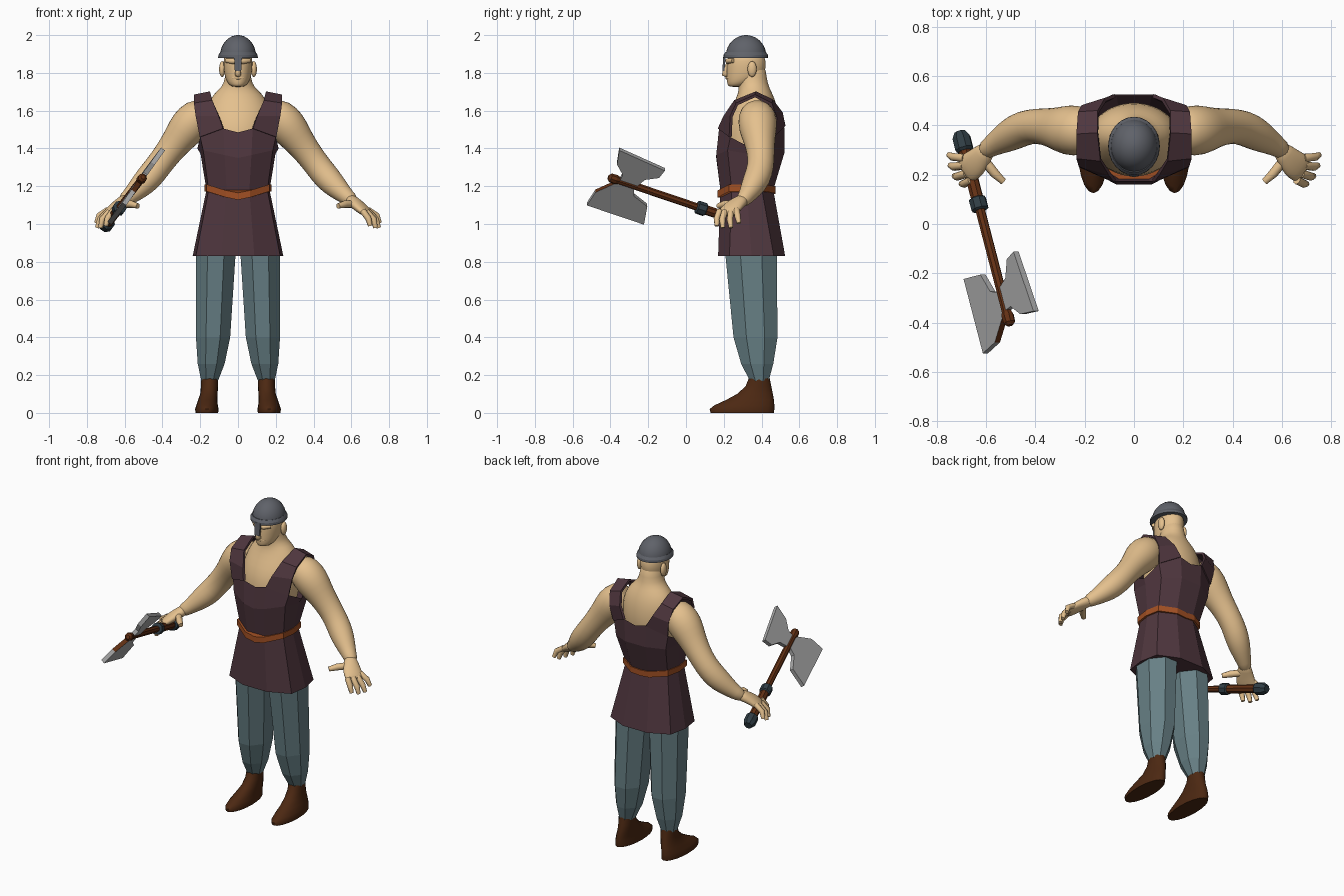
import bpy, bmesh, math
from mathutils import Vector as V

if "Cube" in bpy.data.objects:
    bpy.data.objects.remove(bpy.data.objects["Cube"])


def mat(name, r, g, b):
    m = bpy.data.materials.new(name)
    m.diffuse_color = (r, g, b, 1)
    m.use_nodes = True
    m.node_tree.nodes["Principled BSDF"].inputs["Base Color"].default_value = m.diffuse_color
    return m


SKIN = mat("skin", .78, .53, .27)
TUNIC = mat("plum cloth", .078, .037, .048)
PANTS = mat("blue grey cloth", .135, .215, .235)
BOOT = mat("dark leather", .072, .021, .006)
BELT = mat("tan leather", .36, .08, .017)
IRON = mat("helmet iron", .115, .122, .142)
STEEL = mat("blade steel", .40, .40, .40)
WOOD = mat("shaft wood", .125, .030, .007)
FIT = mat("dark fittings", .030, .048, .060)


def finish(name, bm, mats, smooth=None, sub=0):
    bmesh.ops.recalc_face_normals(bm, faces=bm.faces)
    me = bpy.data.meshes.new(name)
    bm.to_mesh(me)
    bm.free()
    ob = bpy.data.objects.new(name, me)
    bpy.context.collection.objects.link(ob)
    for m in mats:
        me.materials.append(m)
    if smooth:
        bpy.ops.object.select_all(action='DESELECT')
        ob.select_set(True)
        bpy.context.view_layer.objects.active = ob
        bpy.ops.object.shade_smooth_by_angle(angle=math.radians(smooth))
    if sub:
        ob.modifiers.new("round", 'SUBSURF').levels = sub
        ob.modifiers["round"].render_levels = sub
    return ob


def loft(name, rings, m, closed=True, caps=(True, True), **kw):
    """Skin a list of equal-length point rings."""
    bm = bmesh.new()
    R = [[bm.verts.new(p) for p in r] for r in rings]
    n = len(R[0])
    for a, b in zip(R, R[1:]):
        for i in range(n if closed else n - 1):
            j = (i + 1) % n
            bm.faces.new((a[i], a[j], b[j], b[i]))
    if closed and caps[0]:
        bm.faces.new(R[0])
    if closed and caps[1]:
        bm.faces.new(R[-1])
    return finish(name, bm, [m], **kw)


def ell(cx, cy, z, rx, ry, n=16, off=0.0):
    return [V((cx + rx * math.cos(2 * math.pi * (i + off) / n),
               cy + ry * math.sin(2 * math.pi * (i + off) / n), z)) for i in range(n)]


def tube(name, pts, m, side=(0, 1, 0), n=12, **kw):
    """Pts are (x, y, z, radius along side[, radius across])."""
    P = [V(p[:3]) for p in pts]
    rings = []
    for i, p in enumerate(pts):
        d = (P[min(i + 1, len(P) - 1)] - P[max(i - 1, 0)]).normalized()
        a = V(side)
        a = (a - d * a.dot(d)).normalized()
        b = d.cross(a)
        rings.append([P[i] + a * p[3] * math.cos(t) + b * p[-1] * math.sin(t)
                      for t in (2 * math.pi * (k + .5) / n for k in range(n))])
    return loft(name, rings, m, **kw)


def ball(name, c, r, m):
    bm = bmesh.new()
    bmesh.ops.create_uvsphere(bm, u_segments=16, v_segments=10, radius=1)
    for v in bm.verts:
        v.co = V((c[0] + v.co.x * r[0], c[1] + v.co.y * r[1], c[2] + v.co.z * r[2]))
    return finish(name, bm, [m], smooth=60)


# Torso, neck and head
loft("chest_and_neck", [ell(0, cy, z, rx, ry, 20) for z, cy, rx, ry in (
    (1.20, .32, .145, .12), (1.45, .34, .18, .155), (1.55, .35, .188, .145),
    (1.63, .365, .168, .118), (1.69, .367, .13, .092), (1.725, .36, .085, .08),
    (1.77, .35, .068, .078), (1.86, .34, .066, .08))], SKIN, smooth=80, sub=1)
loft("head", [ell(0, cy, z, rx, ry, 20) for z, cy, rx, ry in (
    (1.725, .262, .028, .035), (1.738, .28, .05, .062), (1.77, .31, .068, .096),
    (1.81, .318, .075, .103), (1.86, .32, .079, .106), (1.92, .32, .07, .09))],
    SKIN, smooth=80, sub=1)
tube("nose", [(0, .222, 1.85, .010), (0, .206, 1.81, .014), (0, .205, 1.795, .018),
              (0, .222, 1.785, .012)], SKIN, side=(1, 0, 0), n=8, smooth=80)
tube("brow", [(-.06, .25, 1.865, .012), (-.03, .222, 1.862, .015), (.03, .222, 1.862, .015),
              (.06, .25, 1.865, .012)], SKIN, side=(0, 0, 1), n=8, smooth=80)
tube("lips", [(-.03, .232, 1.772, .006), (0, .217, 1.774, .009), (.03, .232, 1.772, .006)],
     SKIN, side=(0, 0, 1), n=8, smooth=80)

# Helmet
dome = [ell(0, .318, 1.89 + .11 * math.sin(t), .095 * math.cos(t), .107 * math.cos(t), 24)
        for t in (math.radians(a) for a in (0, 12, 24, 36, 48, 60, 72, 82, 89))]
loft("helmet_dome", dome, IRON, smooth=40)
loft("helmet_rim", [ell(0, .316, z, rx, ry, 24) for z, rx, ry in (
    (1.878, .097, .109), (1.88, .105, .119), (1.895, .104, .118), (1.91, .094, .107))],
    IRON, smooth=30)
loft("nose_guard", [[V((x, y + dy, z)) for x, y in ((-w, 0), (w, 0), (w, .012), (-w, .012))]
                    for z, w, dy in ((1.81, .017, .192), (1.89, .021, .198))], IRON)

# Arms and hands, mirrored
for s, tag in ((1, "left"), (-1, "right")):
    def mx(pts):
        return [(s * p[0],) + tuple(p[1:]) for p in pts]
    ball(tag + "_ear", (s * .084, .35, 1.82), (.016, .024, .042), SKIN)
    tube(tag + "_arm", mx([
        (.15, .37, 1.59, .085), (.22, .378, 1.565, .103), (.265, .38, 1.515, .105),
        (.31, .387, 1.455, .088), (.36, .395, 1.39, .075), (.42, .398, 1.31, .071),
        (.475, .377, 1.24, .074), (.53, .345, 1.185, .060), (.58, .315, 1.14, .042),
        (.615, .29, 1.115, .037)]), SKIN, n=16, smooth=80, sub=1)
    spread = (s * -.4, -.9, 0)
    tube(tag + "_palm", mx([
        (.585, .312, 1.135, .034, .034), (.615, .28, 1.115, .046, .032),
        (.645, .245, 1.09, .06, .03), (.68, .222, 1.06, .062, .024),
        (.69, .215, 1.05, .05, .016)]), SKIN, side=spread, smooth=80, sub=1)
    fingers = (((.66, .178, 1.07), (.69, .163, 1.03), (.70, .163, .99)),
               ((.68, .205, 1.065), (.718, .192, 1.025), (.728, .195, .98)),
               ((.69, .238, 1.065), (.73, .232, 1.025), (.745, .238, .98)),
               ((.688, .268, 1.075), (.735, .272, 1.045), (.75, .28, 1.005)),
               ((.61, .262, 1.105), (.565, .205, 1.105), (.53, .172, 1.095)))
    for i, f in enumerate(fingers):
        r = .016 if i < 4 else .019
        tube(f"{tag}_finger_{i + 1}", mx([f[0] + (r * 1.1,), f[1] + (r * 1.05,), f[2] + (r * .75,)]),
             SKIN, side=(s * .8, -.5, .1), n=8, smooth=80)

    # Trouser leg, eight flat sides
    loft(tag + "_trouser_leg", [ell(s * cx, cy, z, rx, ry, 8, .5) for z, cx, cy, rx, ry in (
        (.17, .15, .388, .048, .054), (.26, .142, .377, .077, .092), (.40, .132, .368, .098, .126),
        (.83, .118, .345, .113, .147), (.95, .10, .34, .10, .13))], PANTS)

    # Boot
    loft(tag + "_boot", [ell(s * cx, (a + b) / 2, z, rx, (b - a) / 2, 20) for z, cx, a, b, rx in (
        (0, .165, .130, .465, .060), (.02, .165, .125, .468, .062), (.04, .164, .15, .468, .057),
        (.07, .16, .215, .465, .051), (.10, .154, .27, .46, .046), (.14, .151, .315, .452, .045),
        (.19, .15, .335, .442, .046))], BOOT, smooth=50)

    # Shoulder strap of the tunic
    strap = loft(tag + "_tunic_strap", [[V((s * p[0],) + p[1:]) for p in pair] for pair in (
        ((.077, .175, 1.505), (.2, .235, 1.46)), ((.10, .205, 1.57), (.222, .24, 1.57)),
        ((.135, .26, 1.65), (.232, .27, 1.635)), ((.147, .37, 1.695), (.232, .365, 1.678)),
        ((.145, .455, 1.655), (.225, .45, 1.635)), ((.115, .505, 1.59), (.21, .475, 1.56)),
        ((.077, .52, 1.52), (.193, .46, 1.46)))], TUNIC, closed=False)
    so = strap.modifiers.new("thickness", 'SOLIDIFY')
    so.thickness, so.offset = .015, 0


# Tunic body and belt from one mirrored outline
def outline(w, f, b, z):
    z = z if isinstance(z, (list, tuple)) else [z] * 7
    half = [(0, f), (.36 * w, f), (.93 * w, f + .06), (w, (f + b) / 2),
            (.9 * w, b - .06), (.36 * w, b), (0, b)]
    pts = [V((x, y, h)) for (x, y), h in zip(half, z)]
    return pts + [V((-p.x, p.y, p.z)) for p in pts[5:0:-1]]


loft("tunic_body", [outline(*a) for a in (
    (.24, .17, .525, .83), (.167, .182, .462, 1.18),
    (.198, .16, .522, (1.35, 1.365, 1.39, 1.37, 1.37, 1.38, 1.38)),
    (.215, .175, .52, (1.485, 1.505, 1.46, 1.40, 1.46, 1.52, 1.50)))],
    TUNIC, caps=(True, False))
top = (1.165, 1.178, 1.21, 1.21, 1.21, 1.2, 1.195)
loft("belt", [outline(.178, .168, .474, [h - .037 for h in top]),
              outline(.178, .168, .474, top)], BELT)

# Axe: local frame along the shaft
B = V((-.505, -.40, 1.245))
U = (V((-.705, .37, .985)) - B).normalized()
D = V((.537, .366, .759))
D = (D - U * D.dot(U)).normalized()
N = U.cross(D)


def rod(name, spans, m, n=8):
    tube(name, [tuple(B + U * t) + (r,) for t, r in spans], m, side=D, n=n)


rod("axe_shaft", [(-.012, .012), (0, .024), (.03, .026), (.05, .020), (.80, .020)], WOOD)
rod("axe_grip", [(.55, .026), (.78, .026)], WOOD)
rod("axe_collar", [(.495, .028), (.50, .036), (.545, .036), (.55, .028)], FIT)
rod("axe_pommel", [(.755, .028), (.765, .038), (.815, .038), (.84, .024)], FIT)


def blade(name, pts, wood_edge=None):
    bm = bmesh.new()
    lo, hi = [[bm.verts.new(B + U * u + D * d + N * h) for u, d in pts] for h in (-.013, .013)]
    bm.faces.new(lo)
    bm.faces.new(hi)
    for i in range(len(pts)):
        j = (i + 1) % len(pts)
        f = bm.faces.new((lo[i], lo[j], hi[j], hi[i]))
        f.material_index = int(i == wood_edge)
    finish(name, bm, [STEEL, WOOD])


blade("axe_large_blade", [(.04, -.01), (-.04, -.11), (-.048, -.205), (.28, -.205),
                          (.25, -.09), (.16, -.055), (.14, -.01)], 0)
blade("axe_small_blade", [(.05, .01), (.05, .05), (-.005, .10), (-.03, .19), (.245, .16),
                          (.235, .105), (.17, .065), (.15, .01)])
